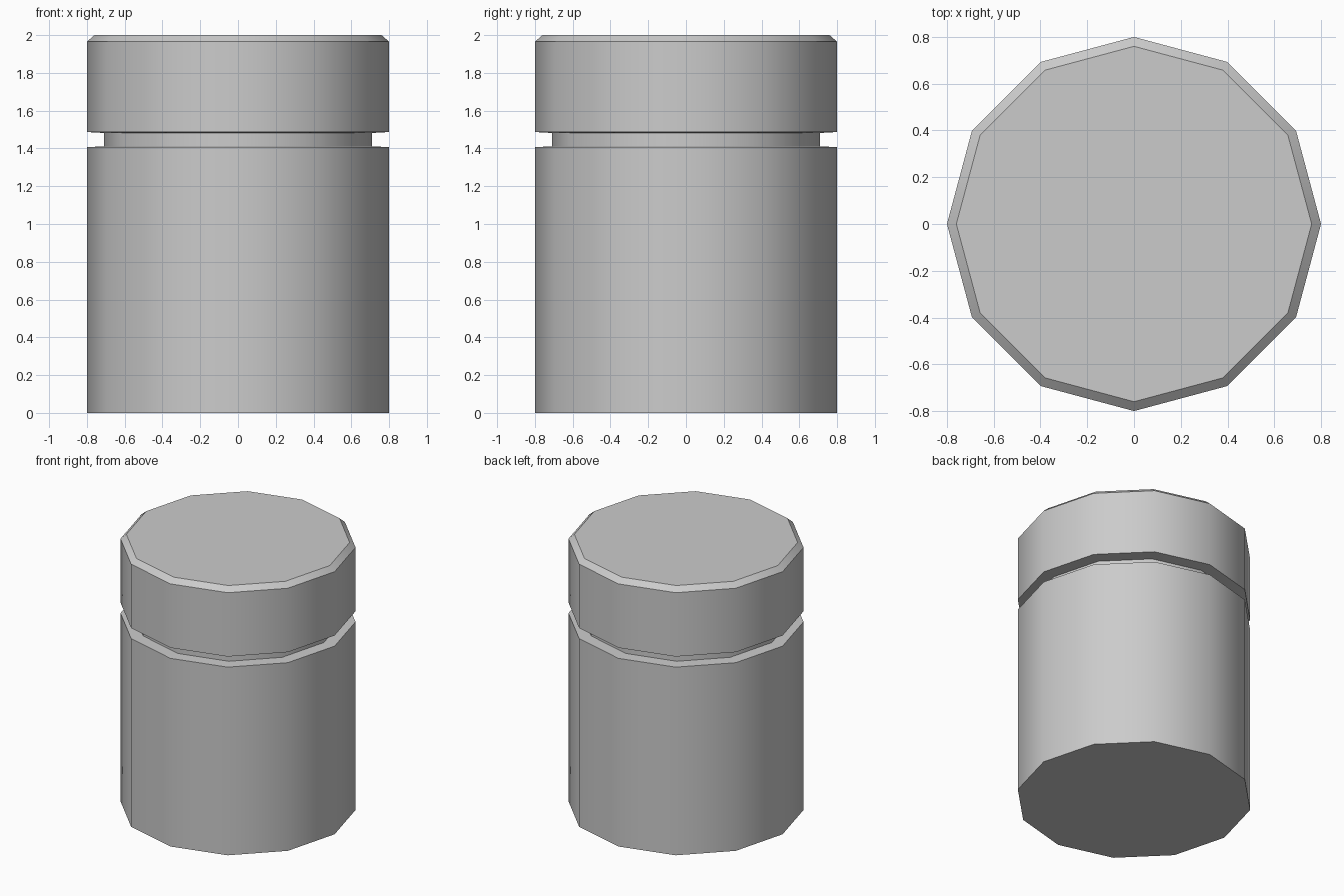
import bpy, bmesh, math

if "Cube" in bpy.data.objects:
    bpy.data.objects.remove(bpy.data.objects["Cube"])

SIDES = 12

# Profile of the canister as (radius, height), bottom to top:
# body wall, recessed neck groove, lid wall, chamfered lid rim
profile = [
    (0.80, 0.00), (0.80, 1.408),
    (0.71, 1.41), (0.71, 1.482),
    (0.80, 1.487), (0.80, 1.965),
    (0.76, 2.00),
]

bm = bmesh.new()
rings = []
for r, z in profile:
    rings.append([bm.verts.new((r * math.cos(math.tau * i / SIDES),
                                r * math.sin(math.tau * i / SIDES), z))
                  for i in range(SIDES)])

# Side walls between neighbouring rings
for low, high in zip(rings, rings[1:]):
    for i in range(SIDES):
        j = (i + 1) % SIDES
        bm.faces.new((low[i], low[j], high[j], high[i]))

# Flat base and lid top
bm.faces.new(rings[0][::-1])
bm.faces.new(rings[-1])

mesh = bpy.data.meshes.new("lidded_canister")
bm.to_mesh(mesh)
bm.free()
canister = bpy.data.objects.new("lidded_canister", mesh)
bpy.context.collection.objects.link(canister)

# Smooth round the wall, sharp at rims and groove
bpy.context.view_layer.objects.active = canister
canister.select_set(True)
bpy.ops.object.shade_smooth_by_angle(angle=math.radians(35))
